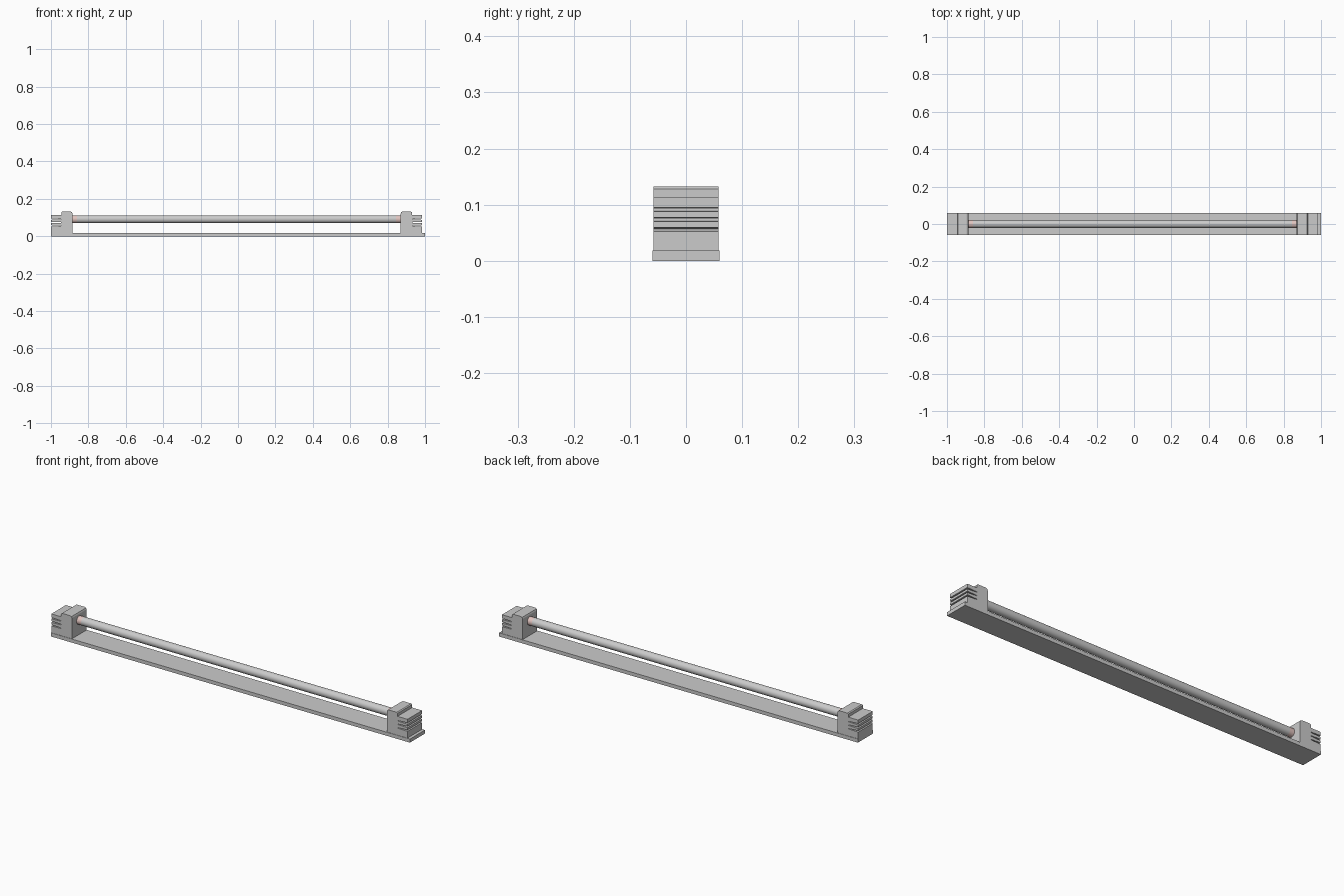
import bpy, bmesh, math

if "Cube" in bpy.data.objects:
    bpy.data.objects.remove(bpy.data.objects["Cube"])

MID = -0.0075          # symmetry plane of the two end blocks
ROD_Z, ROD_R = 0.091, 0.021


def extrude_profile(name, pts, half_y):
    """Extrude an xz outline along y."""
    bm = bmesh.new()
    face = bm.faces.new([bm.verts.new((x, -half_y, z)) for x, z in pts])
    res = bmesh.ops.extrude_face_region(bm, geom=[face])
    verts = [v for v in res["geom"] if isinstance(v, bmesh.types.BMVert)]
    bmesh.ops.translate(bm, vec=(0, 2 * half_y, 0), verts=verts)
    bmesh.ops.recalc_face_normals(bm, faces=bm.faces)
    mesh = bpy.data.meshes.new(name)
    bm.to_mesh(mesh)
    bm.free()
    obj = bpy.data.objects.new(name, mesh)
    bpy.context.collection.objects.link(obj)
    return obj


def rod(name, x0, x1, radius):
    bpy.ops.mesh.primitive_cylinder_add(
        vertices=32, radius=radius, depth=x1 - x0,
        location=((x0 + x1) / 2, 0, ROD_Z), rotation=(0, math.pi / 2, 0))
    obj = bpy.context.object
    obj.name = name
    bpy.ops.object.shade_smooth_by_angle(angle=math.radians(40))
    return obj


# base plate
extrude_profile("base_plate", [(-1, 0), (1, 0), (1, 0.018), (-1, 0.018)], 0.06)

# end block outline: distance outward from the inner face, height
outline = [(0, 0.018), (0, 0.122), (0.003, 0.129), (0.010, 0.132),
           (0.055, 0.132), (0.060, 0.128), (0.060, 0.113), (0.115, 0.113)]
# cooling slots cut into the outer end, from top to bottom
for z in (0.0915, 0.0735, 0.0555):
    outline += [(0.115, z + 0.0035), (0.062, z + 0.0015),
                (0.062, z - 0.0015), (0.115, z - 0.0035)]
outline.append((0.115, 0.018))

pink = bpy.data.materials.new("pale_pink")
pink.diffuse_color = (0.75, 0.55, 0.52, 1)
pink.use_nodes = True
pink.node_tree.nodes["Principled BSDF"].inputs["Base Color"].default_value = pink.diffuse_color

for side, sign in (("left", -1), ("right", 1)):
    inner = MID + sign * 0.8775
    extrude_profile(side + "_end_block",
                    [(inner + sign * d, z) for d, z in outline], 0.058)
    # collar where the rod meets the block
    a, b = sorted((inner + sign * 0.002, inner - sign * 0.025))
    rod(side + "_rod_collar", a, b, ROD_R).data.materials.append(pink)

# long round rod
rod("rod", MID - 0.8525, MID + 0.8525, ROD_R)
